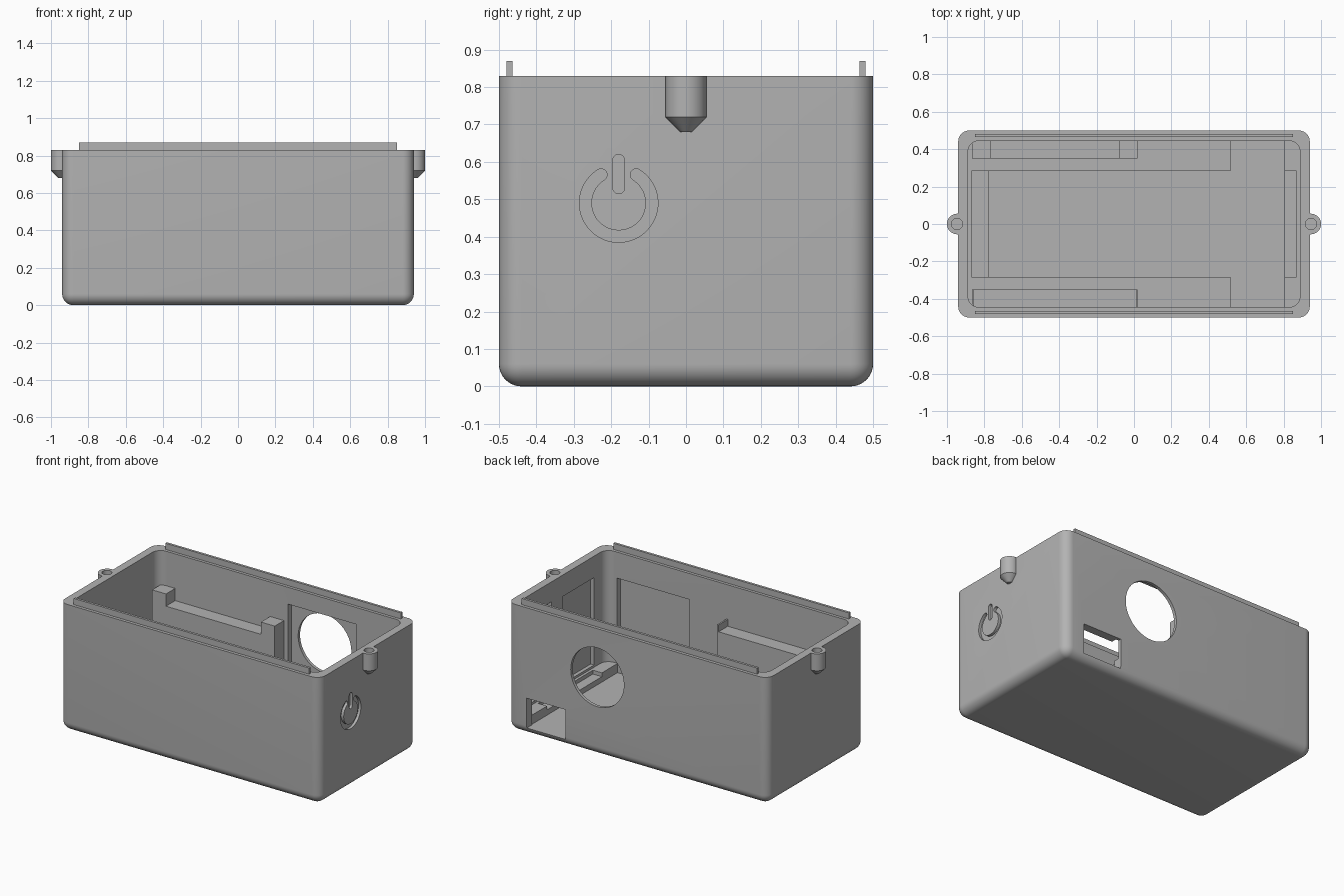
import bpy, bmesh
from math import sin, cos, radians
from mathutils import Vector

if "Cube" in bpy.data.objects:
    bpy.data.objects.remove(bpy.data.objects["Cube"])

grey = bpy.data.materials.new("plain grey plastic")
grey.use_nodes = True
colour = (0.45, 0.45, 0.45, 1)
grey.diffuse_color = colour
grey.node_tree.nodes["Principled BSDF"].inputs["Base Color"].default_value = colour


def make(name, bm):
    bmesh.ops.recalc_face_normals(bm, faces=bm.faces)
    mesh = bpy.data.meshes.new(name)
    bm.to_mesh(mesh)
    bm.free()
    mesh.materials.append(grey)
    obj = bpy.data.objects.new(name, mesh)
    bpy.context.collection.objects.link(obj)
    return obj


def box(name, x, y, z, radius=0, pick=None):
    """Box from three ranges, with the picked edges rounded."""
    bm = bmesh.new()
    bmesh.ops.create_cube(bm, size=1)
    for v in bm.verts:
        v.co = Vector([r[0] if c < 0 else r[1] for c, r in zip(v.co, (x, y, z))])
    if radius:
        edges = [e for e in bm.edges if pick(e)]
        bmesh.ops.bevel(bm, geom=edges, offset=radius, segments=10, profile=0.5,
                        affect='EDGES')
    return make(name, bm)


def prism(name, outline, axis, start, end):
    """Extrude an outline given in (y, z) along x, or in (x, z) along y."""
    bm = bmesh.new()
    place = (lambda a, b: (start, a, b)) if axis == 'x' else (lambda a, b: (a, start, b))
    face = bm.faces.new([bm.verts.new(place(a, b)) for a, b in outline])
    out = bmesh.ops.extrude_face_region(bm, geom=[face])
    shift = Vector((end - start, 0, 0) if axis == 'x' else (0, end - start, 0))
    for v in out["geom"]:
        if isinstance(v, bmesh.types.BMVert):
            v.co += shift
    return make(name, bm)


def cone(name, x, z0, z1, r0, r1):
    bm = bmesh.new()
    bmesh.ops.create_cone(bm, cap_ends=True, segments=48, radius1=r0, radius2=r1,
                          depth=z1 - z0)
    bmesh.ops.translate(bm, vec=(x, 0, (z0 + z1) / 2), verts=bm.verts)
    return make(name, bm)


def arc(cx, cy, r, a0, a1, n):
    angles = [radians(a0 + (a1 - a0) * i / n) for i in range(n + 1)]
    return [(cx + r * cos(a), cy + r * sin(a)) for a in angles]


def combine(target, tool, operation='DIFFERENCE'):
    """Apply a boolean, then drop the tool."""
    tool.hide_render = True
    mod = target.modifiers.new("cut", 'BOOLEAN')
    mod.operation, mod.solver, mod.object = operation, 'EXACT', tool
    bpy.context.view_layer.objects.active = target
    bpy.ops.object.modifier_apply(modifier=mod.name)
    bpy.data.objects.remove(tool)


def upright(e):
    return abs(e.verts[0].co.z - e.verts[1].co.z) > 0.01


def below_rim(e):
    return upright(e) or e.verts[0].co.z < 0.01


# Outer shell, rounded at the corners and underneath
TOP = 0.83
shell = box("case_shell", (-0.94, 0.94), (-0.5, 0.5), (0, TOP), 0.06, below_rim)

# Screw ears on both ends
for side in (-1, 1):
    bm = bmesh.new()
    rings = []
    for z, r in ((0.68, 0.015), (0.72, 0.055), (TOP, 0.055)):
        rings.append([bm.verts.new((a, b, z)) for a, b in
                      arc(side * 0.945, 0, r, 0, 352.5, 47)])
    for low, high in zip(rings, rings[1:]):
        for i in range(48):
            j = (i + 1) % 48
            bm.faces.new((low[i], low[j], high[j], high[i]))
    bm.faces.new(rings[0])
    bm.faces.new(rings[-1])
    combine(shell, make("ear", bm), 'UNION')

# Main cavity with rounded corners
combine(shell, box("cavity", (-0.888, 0.888), (-0.445, 0.445), (0.105, 1), 0.06, upright))

# Shallow tab seats, deep bay and cross channel in the floor
combine(shell, box("tab_seat", (-0.87, 0.87), (-0.283, 0.283), (0.08, 0.3)))
combine(shell, box("bay", (-0.775, 0.805), (-0.283, 0.283), (0.045, 0.3)))
combine(shell, box("channel", (0.515, 0.805), (-0.444, 0.444), (0.045, 0.3)))

# Thinned wall pockets
combine(shell, box("back_pocket", (0.05, 0.54), (0.4, 0.48), (0.12, 0.72)))
combine(shell, box("front_pocket", (0.285, 0.81), (-0.48, -0.4), (0.12, 0.66)))
combine(shell, box("button_pocket", (0.85, 0.912), (-0.32, 0), (0.12, 0.69)))
combine(shell, box("side_pocket", (0.85, 0.912), (0.12, 0.33), (0.12, 0.70)))

# Round port and socket opening in the back wall
combine(shell, prism("round_port", arc(0.29, 0.513, 0.192, 0, 354.375, 63), 'y', 0.4, 0.6))
combine(shell, box("socket", (0.52, 0.80), (0.4, 0.6), (0.045, 0.24)))

# Screw holes
for side in (-1, 1):
    combine(shell, cone("screw_hole", side * 0.946, 0.72, 0.9, 0.03, 0.03))

# Engraved power symbol: open ring and bar with round ends
cy, cz, mid, half = -0.18, 0.49, 0.089, 0.016
a0, a1 = 122, 418
end, start = arc(cy, cz, mid, a1, a0, 1)
ring = (arc(cy, cz, mid + half, a0, a1, 56) + arc(*end, half, a1, a1 + 180, 10)[1:-1]
        + arc(cy, cz, mid - half, a1, a0, 56) + arc(*start, half, a0 + 180, a0 + 360, 10)[1:-1])
bar = arc(cy, 0.604, half, 0, 180, 12) + arc(cy, 0.531, half, 180, 360, 12)
for outline in (ring, bar):
    combine(shell, prism("engraving", outline, 'x', 0.922, 1))

# Lid rails along the rim
rails = [box(name, (-0.85, 0.85), y, (TOP - 0.01, 0.87)) for name, y in
         (("front_rail", (-0.48, -0.464)), ("back_rail", (0.464, 0.48)))]


# Inner support blocks with a lowered middle
def support(name, left, right, low, y0, y1):
    x0, x1, z0, z1 = -0.865, 0.02, 0.1, 0.605
    outline = [(x0, z0), (x1, z0), (x1, z1), (right, z1), (right, low), (left, low),
               (left, z1), (x0, z1)]
    return prism(name, outline, 'y', y0, y1)


blocks = [support("back_support", -0.765, -0.08, 0.525, 0.35, 0.455),
          support("front_support", -0.855, 0.01, 0.56, -0.455, -0.35)]

# Smooth rounded parts, crisp edges
bpy.ops.object.select_all(action='DESELECT')
for obj in [shell] + rails + blocks:
    obj.select_set(True)
bpy.context.view_layer.objects.active = shell
bpy.ops.object.shade_smooth_by_angle(angle=radians(30))
